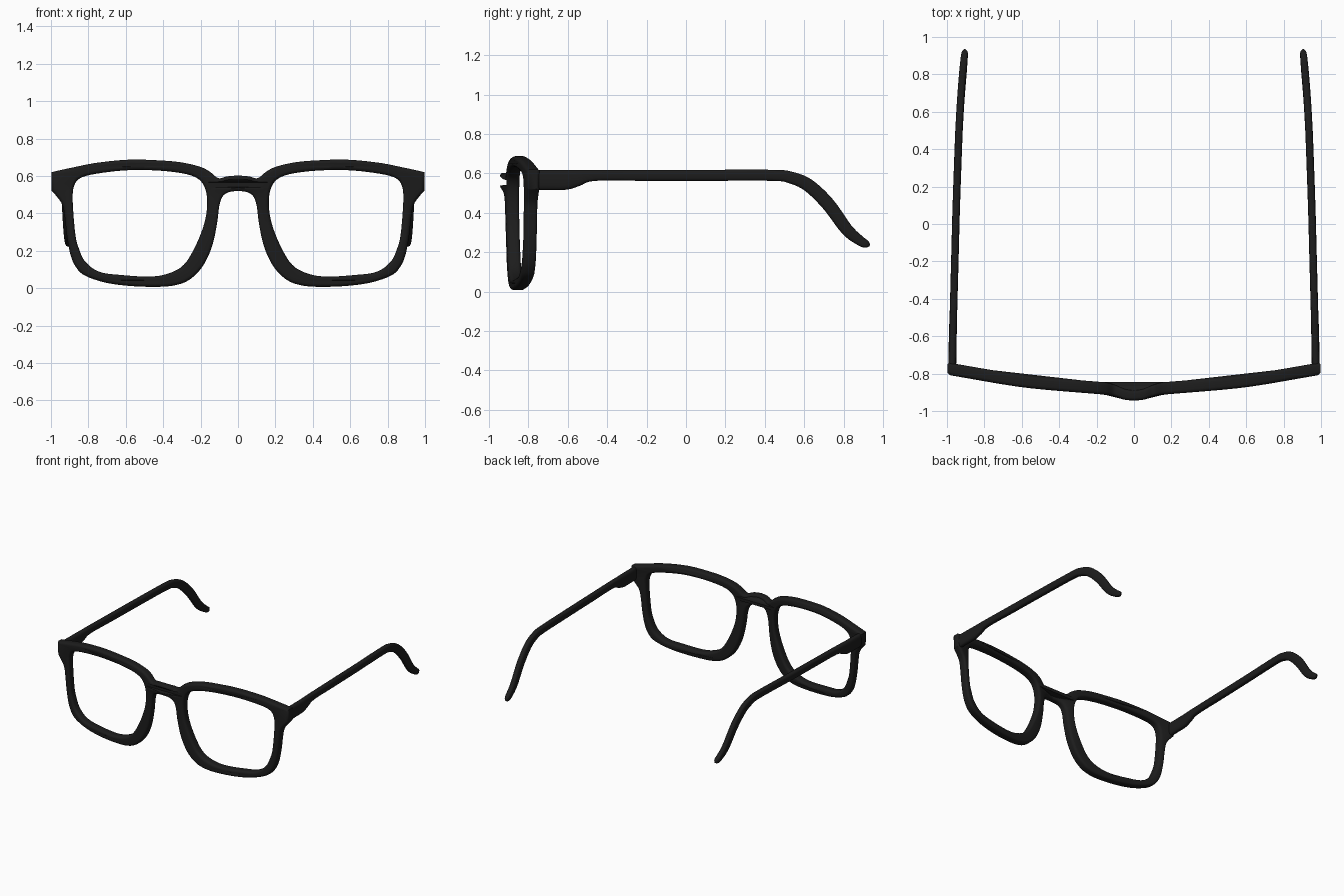
import bpy, bmesh, math
from mathutils import Vector

if "Cube" in bpy.data.objects:
    bpy.data.objects.remove(bpy.data.objects["Cube"])

black = bpy.data.materials.new("black_acetate")
black.diffuse_color = (0.012, 0.012, 0.012, 1)
black.use_nodes = True
black.node_tree.nodes["Principled BSDF"].inputs["Base Color"].default_value = black.diffuse_color


def smooth_path(pts, n=8, closed=False):
    """Catmull-Rom samples through points of any dimension."""
    pts = [Vector(p) for p in pts]
    c, out = len(pts), []
    for i in range(c if closed else c - 1):
        q = [pts[k % c] if closed else pts[min(max(k, 0), c - 1)] for k in range(i - 1, i + 3)]
        for s in range(n):
            t = s / n
            out.append(0.5 * (2 * q[1] + (q[2] - q[0]) * t
                              + (2 * q[0] - 5 * q[1] + 4 * q[2] - q[3]) * t * t
                              + (3 * q[1] - q[0] - 3 * q[2] + q[3]) * t ** 3))
    return out if closed else out + [pts[-1]]


def finish(obj):
    obj.data.materials.clear()
    obj.data.materials.append(black)
    bpy.ops.object.select_all(action='DESELECT')
    obj.select_set(True)
    bpy.context.view_layer.objects.active = obj
    bpy.ops.object.shade_smooth_by_angle(angle=math.radians(40))


# Front outline (x, z): brow edge, hinge corner, then the lower rim back to the bridge
brow = [(0, .603), (.06, .597), (.105, .588), (.15, .622), (.20, .648), (.30, .672),
        (.42, .683), (.58, .687), (.75, .671), (.88, .646), (.998, .62)]
lower = [(.996, .52), (.965, .485), (.937, .44), (.925, .37), (.915, .28), (.896, .18),
         (.868, .115), (.82, .068), (.71, .03), (.58, .012), (.44, .007), (.34, .015),
         (.26, .045), (.19, .115), (.14, .22), (.113, .34), (.10, .44), (.082, .49), (.05, .513), (0, .52)]
lens = [(.165, .44), (.172, .52), (.20, .573), (.25, .602), (.33, .619), (.45, .63), (.60, .63),
        (.75, .613), (.835, .592), (.873, .555), (.884, .475), (.87, .29), (.85, .21),
        (.815, .14), (.74, .087), (.62, .07), (.47, .062), (.37, .079), (.29, .125),
        (.23, .22), (.182, .34)]


def flip(pts):
    return [Vector((-p.x, p.y)) for p in reversed(pts)]


half = smooth_path(brow) + smooth_path(lower)
hole = smooth_path(lens, closed=True)

# Flat frame with rounded edges
curve = bpy.data.curves.new("front_frame", 'CURVE')
curve.dimensions = '2D'
curve.fill_mode = 'BOTH'
curve.extrude = .015
curve.bevel_depth = .018
curve.offset = -.018
curve.bevel_resolution = 3
for loop in (half + flip(half)[1:-1], hole, flip(hole)):
    sp = curve.splines.new('POLY')
    sp.points.add(len(loop) - 1)
    for pt, co in zip(sp.points, loop):
        pt.co = (co.x, co.y, 0, 1)
    sp.use_cyclic_u = True
frame = bpy.data.objects.new("front_frame", curve)
bpy.context.collection.objects.link(frame)
bpy.context.view_layer.objects.active = frame
frame.select_set(True)
bpy.ops.object.convert(target='MESH')
frame = bpy.context.view_layer.objects.active

# Stand it up and bend it along the face curve
bend = smooth_path([(0, -.917), (.05, -.911), (.10, -.892), (.15, -.88), (.22, -.874),
                    (.58, -.842), (.90, -.79), (1.01, -.77)])


def depth_at(x):
    x = abs(x)
    for a, b in zip(bend, bend[1:]):
        if x <= b.x:
            return a.y + (b.y - a.y) * (x - a.x) / (b.x - a.x)
    return bend[-1].y


for v in frame.data.vertices:
    x, z, d = v.co
    thick = .8 + .2 * min(1, abs(x) / .15)
    v.co = (x, depth_at(x) - d * thick, z)
bm = bmesh.new()
bm.from_mesh(frame.data)
bmesh.ops.remove_doubles(bm, verts=bm.verts, dist=1e-5)
bmesh.ops.recalc_face_normals(bm, faces=bm.faces)
bm.to_mesh(frame.data)
bm.free()
finish(frame)

# Temple stations: x, y, z, half width, half height
stations = [(.972, -.775, .567, .021, .051), (.970, -.68, .567, .021, .051),
            (.969, -.60, .568, .021, .050), (.967, -.54, .577, .021, .041),
            (.965, -.46, .590, .020, .028), (.958, -.20, .590, .020, .028),
            (.950, .10, .590, .020, .028), (.938, .44, .590, .020, .028),
            (.934, .53, .579, .020, .030), (.929, .62, .540, .020, .033),
            (.922, .72, .445, .020, .034), (.914, .816, .315, .020, .031),
            (.908, .885, .257, .019, .025), (.905, .917, .241, .016, .019),
            (.904, .933, .236, .005, .006)]
rings = smooth_path(stations, 5)
bm = bmesh.new()
SIDES, prev = 20, None
for i, s in enumerate(rings):
    a, b = rings[max(i - 1, 0)], rings[min(i + 1, len(rings) - 1)]
    # keep the thick hinge end square, tilt the sections along the ear bend
    ang = math.atan2(b[2] - a[2], b[1] - a[1]) if s[1] > .4 else 0
    ring = []
    for k in range(SIDES):
        t = 2 * math.pi * k / SIDES
        c, n = math.cos(t), math.sin(t)
        u = math.copysign(abs(c) ** .65, c) * s[3]
        w = math.copysign(abs(n) ** .65, n) * s[4]
        ring.append(bm.verts.new((s[0] + u, s[1] - w * math.sin(ang), s[2] + w * math.cos(ang))))
    if prev:
        for k in range(SIDES):
            j = (k + 1) % SIDES
            bm.faces.new((prev[k], prev[j], ring[j], ring[k]))
    else:
        bm.faces.new(ring)
    prev = ring
bm.faces.new(prev)
bmesh.ops.recalc_face_normals(bm, faces=bm.faces)
mesh = bpy.data.meshes.new("temple_arms")
bm.to_mesh(mesh)
bm.free()
arms = bpy.data.objects.new("temple_arms", mesh)
bpy.context.collection.objects.link(arms)
finish(arms)
arms.modifiers.new("mirror", 'MIRROR').use_mirror_merge = False
